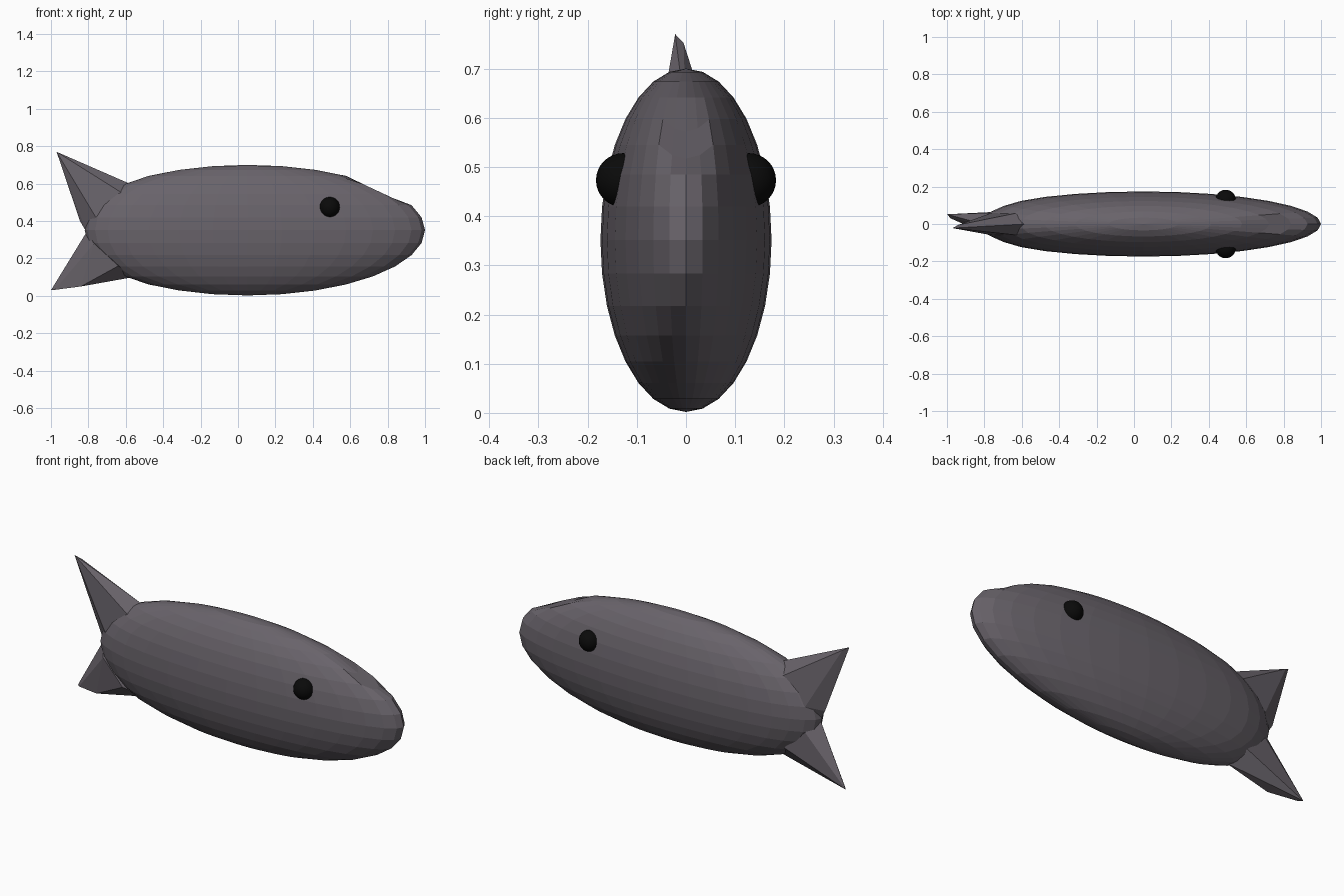
import bpy, bmesh
from mathutils import Vector

if "Cube" in bpy.data.objects:
    bpy.data.objects.remove(bpy.data.objects["Cube"])


def material(name, rgb):
    m = bpy.data.materials.new(name)
    m.diffuse_color = (*rgb, 1)
    m.use_nodes = True
    m.node_tree.nodes["Principled BSDF"].inputs["Base Color"].default_value = m.diffuse_color
    return m


SKIN = material("skin", (0.14, 0.125, 0.145))
BLACK = material("eye_black", (0.003, 0.003, 0.003))


def finish(bm, name, mat):
    bmesh.ops.recalc_face_normals(bm, faces=bm.faces)
    me = bpy.data.meshes.new(name)
    bm.to_mesh(me)
    bm.free()
    me.materials.append(mat)
    ob = bpy.data.objects.new(name, me)
    bpy.context.collection.objects.link(ob)
    return ob


# Crown line of the head: slight dip between forehead and snout
CROWN = [(0.578, 0.64), (0.722, 0.572), (0.84, 0.517), (0.93, 0.484)]


def crown_height(x):
    for (x0, z0), (x1, z1) in zip(CROWN, CROWN[1:]):
        if x0 <= x <= x1:
            return z0 + (z1 - z0) * (x - x0) / (x1 - x0)
    return 1.0


# Body: faceted ellipsoid, shortened at the tail, dipped at the crown
bm = bmesh.new()
bmesh.ops.create_uvsphere(bm, u_segments=32, v_segments=16, radius=1)
for v in bm.verts:
    x, y, z = v.co
    x, y, z = 0.05 + 0.95 * x, 0.174 * y, 0.351 + 0.349 * z
    z = min(z, crown_height(x))
    if x < -0.55:
        x = -0.55 + (x + 0.55) * 0.77
    v.co = (x, y, z)
finish(bm, "body", SKIN)


# Tail fins: pointed hulls drawn out of the rear of the body
def fin(name, points):
    bm = bmesh.new()
    for p in points:
        bm.verts.new(Vector(p))
    res = bmesh.ops.convex_hull(bm, input=bm.verts[:])
    loose = [v for v in bm.verts if not v.link_faces]
    bmesh.ops.delete(bm, geom=loose, context='VERTS')
    finish(bm, name, SKIN)


fin("upper_tail_fin", [
    (-0.97, -0.022, 0.77), (-0.94, -0.005, 0.752), (-0.58, 0, 0.60),
    (-0.62, 0.06, 0.55), (-0.62, -0.06, 0.55),
    (-0.76, 0.06, 0.42), (-0.76, -0.06, 0.42),
    (-0.845, 0.01, 0.40), (-0.81, 0, 0.34)])
fin("lower_tail_fin", [
    (-1.0, 0.052, 0.03), (-0.98, 0.03, 0.032), (-0.56, 0, 0.10),
    (-0.64, 0.07, 0.17), (-0.64, -0.08, 0.16),
    (-0.76, 0.06, 0.28), (-0.77, -0.062, 0.28),
    (-0.84, -0.02, 0.05), (-0.81, 0, 0.34)])

# Eyes
for side, name in ((-1, "eye_right"), (1, "eye_left")):
    bm = bmesh.new()
    bmesh.ops.create_uvsphere(bm, u_segments=24, v_segments=16, radius=0.055)
    bmesh.ops.translate(bm, verts=bm.verts, vec=(0.49, side * 0.128, 0.473))
    ob = finish(bm, name, BLACK)
    for p in ob.data.polygons:
        p.use_smooth = True
